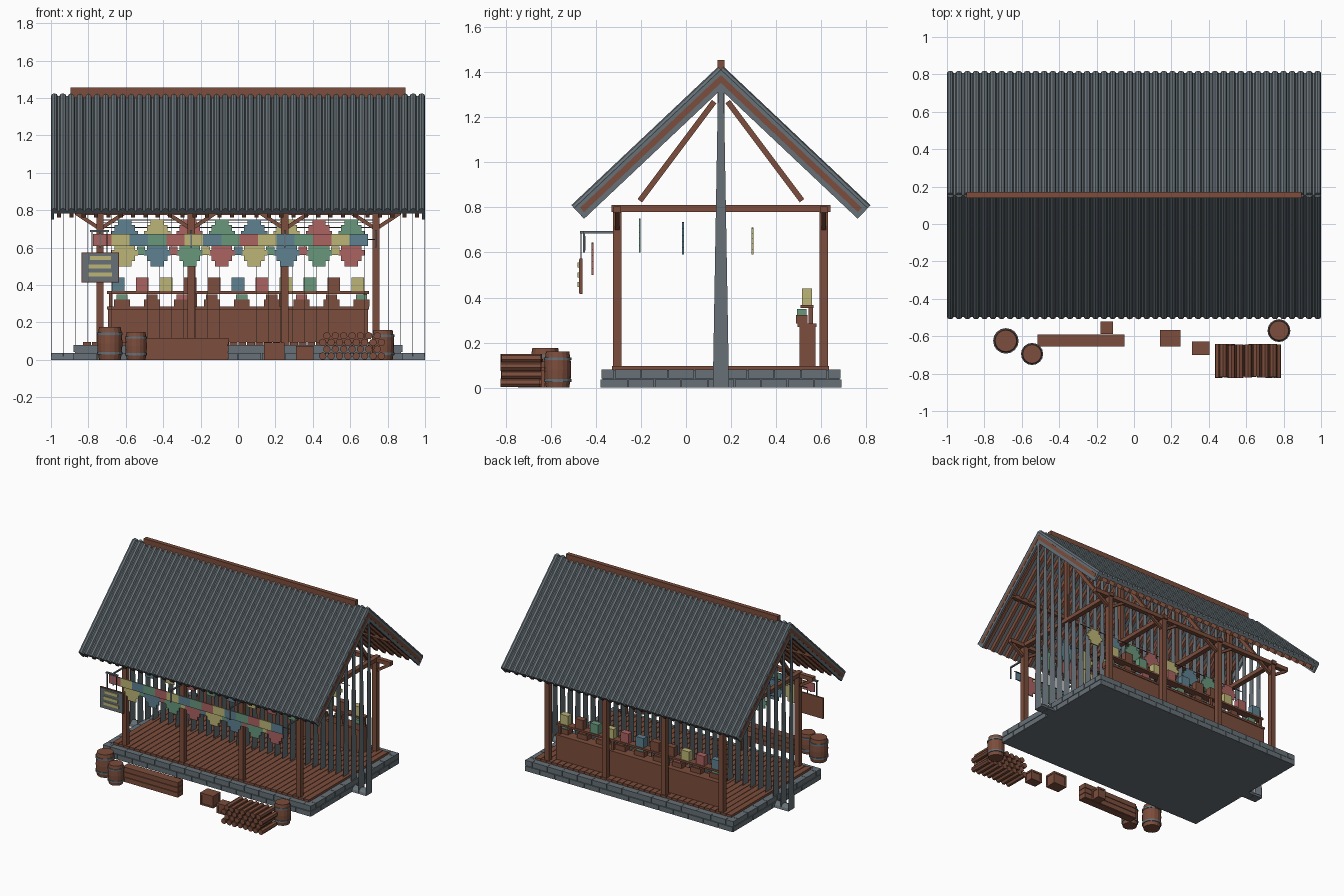
import bpy, bmesh, math, random
from mathutils import Vector, Matrix

if "Cube" in bpy.data.objects:
    bpy.data.objects.remove(bpy.data.objects["Cube"])

random.seed(4)
COLS = {"slate": (.135, .165, .185), "wood": (.20, .075, .045), "red": (.40, .125, .12),
        "yellow": (.50, .46, .18), "blue": (.11, .22, .28), "green": (.14, .31, .20),
        "dark_iron": (.05, .06, .07)}
NAMES = list(COLS)
MATS = []
for n, c in COLS.items():
    m = bpy.data.materials.new(n)
    m.diffuse_color = (*c, 1)
    m.use_nodes = True
    m.node_tree.nodes["Principled BSDF"].inputs["Base Color"].default_value = m.diffuse_color
    MATS.append(m)
CYC = ["red", "yellow", "blue", "green"]


class Part:
    """Collects simple solids into one named object."""
    def __init__(self, name, col="wood"):
        self.name, self.col, self.bm = name, col, bmesh.new()

    def paint(self, verts, col):
        for f in {f for v in verts for f in v.link_faces}:
            f.material_index = NAMES.index(col or self.col)

    def box(self, x0, x1, y0, y1, z0, z1, col=None):
        mat = Matrix.Translation(((x0 + x1) / 2, (y0 + y1) / 2, (z0 + z1) / 2)) @ \
            Matrix.Diagonal((x1 - x0, y1 - y0, z1 - z0, 1))
        self.paint(bmesh.ops.create_cube(self.bm, size=1, matrix=mat)["verts"], col)

    def beam(self, a, b, w, h, col=None):
        # box between two points; w lies along world x when the beam is in the yz plane
        a, b = Vector(a), Vector(b)
        d = (b - a).normalized()
        side = Vector((1, 0, 0)) if abs(d.x) < .01 else Vector((0, 1, 0))
        up = d.cross(side)
        rot = Matrix((side, up, d)).transposed().to_4x4()
        mat = Matrix.Translation((a + b) / 2) @ rot @ Matrix.Diagonal((w, h, (b - a).length, 1))
        vs = bmesh.ops.create_cube(self.bm, size=1, matrix=mat)["verts"]
        self.paint(vs, col)
        bmesh.ops.recalc_face_normals(self.bm, faces=list({f for v in vs for f in v.link_faces}))

    def rod(self, a, b, r, seg=8, col=None, r2=None):
        a, b = Vector(a), Vector(b)
        rot = (b - a).to_track_quat('Z', 'Y').to_matrix().to_4x4()
        self.paint(bmesh.ops.create_cone(
            self.bm, cap_ends=True, segments=seg, radius1=r, radius2=r if r2 is None else r2,
            depth=(b - a).length, matrix=Matrix.Translation((a + b) / 2) @ rot)["verts"], col)

    def prism(self, pts, x0, x1, col=None):
        # yz outline extruded along x
        f = self.bm.faces.new([self.bm.verts.new((x0, y, z)) for y, z in pts])
        ex = bmesh.ops.extrude_face_region(self.bm, geom=[f])["geom"]
        vs = [g for g in ex if isinstance(g, bmesh.types.BMVert)]
        bmesh.ops.translate(self.bm, verts=vs, vec=(x1 - x0, 0, 0))
        self.paint(list(f.verts) + vs, col)
        bmesh.ops.recalc_face_normals(self.bm, faces=list({g for v in vs for g in v.link_faces} | {f}))

    def done(self):
        me = bpy.data.meshes.new(self.name)
        self.bm.to_mesh(me)
        self.bm.free()
        for m in MATS:
            me.materials.append(m)
        bpy.context.collection.objects.link(bpy.data.objects.new(self.name, me))


YC, YF, YB = .155, -.305, .612          # ridge, front posts, back posts
POSTS = (-.737, -.25, .25, .737)

# stone platform: core plus two staggered courses of blocks
p = Part("stone_platform", "slate")
p.box(-.872, .872, -.37, .682, 0, .078)
for z0, z1, off in ((0, .037, 0), (.041, .08, .5)):
    e = .003 * (1 - 2 * off)
    for n, lo, hi, ax in ((14, -.88, .88, 0), (9, -.376, .687, 1)):
        st = (hi - lo) / n
        for i in range(n + 1):
            a, b = max(lo, lo + (i - off) * st), min(hi, lo + (i + 1 - off) * st)
            if b - a < .02:
                continue
            a, b = a + .002, b - .002
            if ax == 0:
                p.box(a, b, -.376 - e, -.34, z0, z1)
                p.box(a, b, .65, .687 + e, z0, z1)
            else:
                p.box(-.88, -.84, a, b, z0, z1)
                p.box(.84, .88, a, b, z0, z1)
p.done()

# floor planks
p = Part("floor_planks")
for i in range(36):
    x = -.83 + i * 1.66 / 36
    p.box(x + .002, x + .044, -.328, .635, .075, .095)
p.done()

# posts, plates, tie beams, king posts, struts, brackets
p = Part("timber_frame")
for x in POSTS:
    for y in (YF, YB):
        p.box(x - .019, x + .019, y - .019, y + .019, .09, .80)
        for s in (-1, 1):
            p.beam((x, y, .70), (x + s * .13, y, .785), .02, .02)
    p.box(x - .018, x + .018, -.33, .642, .78, .81)
    p.box(x - .015, x + .015, YC - .015, YC + .015, .80, 1.37)
    for s in (-1, 1):
        p.beam((x, YC + s * .36, .83), (x, YC + s * .03, 1.27), .025, .025)
for y in (YF, YB):
    p.box(-.87, .87, y - .017, y + .017, .775, .805)
for s in (-1, 1):
    p.box(-.97, .97, YC + s * .32 - .014, YC + s * .32 + .014, 1.035, 1.065)
p.box(-.97, .97, YC - .014, YC + .014, 1.33, 1.37)
p.done()

# roof: slabs, round tile rolls, rafters, verge boards
TOP, EAVE, RUN = 1.412, .797, .652
tiles, raft, verge = Part("roof_tiles", "slate"), Part("rafters"), Part("verge_boards", "slate")
for s in (-1, 1):
    d = Vector((0, s * RUN, EAVE - TOP)).normalized()
    n = Vector((0, -s * d.z, s * d.y))
    a, b = Vector((0, YC, TOP)), Vector((0, YC + s * RUN, EAVE))
    tiles.beam(a - n * .01, b - n * .01, 1.99, .02)
    for i in range(44):
        v = Vector((-.982 + i * 1.964 / 43, 0, 0))
        tiles.rod(a + v, b + v, .018)
    for i in range(30):
        v = Vector((-.957 + i * 1.914 / 29, 0, 0)) - n * .034
        raft.beam(a + v - Vector((0, 0, .01)), b + v, .022, .03)
    for x in (-.992, .992):
        v = Vector((x, 0, 0))
        verge.beam(a + v - n * .032, b + v - n * .032, .014, .066)
        v.x *= 1.0065
        verge.beam(a + v - n * .03 + d * .02, b + v - n * .03 - d * .02, .004, .026, "wood")
tiles.done()
raft.done()
verge.done()

p = Part("ridge_pole")
p.box(-.895, .895, YC - .016, YC + .016, 1.40, 1.455)
p.done()

# thin tapered blades under the ridge with half-round tiles at the foot
p = Part("ridge_blades", "slate")
arch = [(YC + .036 * math.cos(t * math.pi / 6), .038 * math.sin(t * math.pi / 6)) for t in range(7)]
for i in range(32):
    x = -.999 + i * 1.998 / 31
    p.prism([(YC - .036, 0), (YC + .036, 0), (YC + .012, 1.38), (YC - .012, 1.38)], x - .001, x + .001)
    if i in (0, 1, 29, 30):
        p.prism(arch, x + .002, x + .0625)
p.done()

# counter, shelf and goods
p = Part("counter")
p.box(-.695, .695, .505, .575, .095, .27)
p.box(-.70, .70, .495, .58, .27, .285)
p.box(-.70, .70, .508, .566, .353, .367)
for x in (-.68, -.23, .23, .68):
    p.box(x - .01, x + .01, .545, .563, .285, .353)
p.done()
p = Part("counter_goods")
up = ["blue", "red", "yellow", "wood", "wood", "blue", "red", "yellow", "green", "wood", "yellow"]
for i, c in enumerate(up):
    x = -.64 + i * .128
    p.box(x - .034, x + .034, .515, .56, .367, .44, c)
for i in range(9):
    x = -.62 + i * .16
    p.box(x - .042, x + .042, .488, .54, .285, .322)
    p.box(x - .03, x + .03, .493, .535, .322, .35, (CYC[3], "wood", CYC[0], "wood")[i % 4])
p.done()

# hanging stepped discs in four rows, with strings
p = Part("hanging_discs")
for row, (y, z0, z1) in enumerate(((-.415, .50, .645), (-.205, .60, .75), (-.013, .59, .735), (.295, .59, .71))):
    for i in range(8):
        x, h = -.605 + i * .173, (z1 - z0) / 5
        c = CYC[(i * (3 if row % 2 else 1) + row + 1) % 4]
        for k, w in enumerate((.036, .055, .07, .055, .036)):
            p.box(x - w, x + w, y - .004, y + .004, z0 + k * h, z0 + (k + 1) * h, c)
        if row == 0 and i < 7:
            p.box(x + .064, x + .109, y - .004, y + .004, .56, .605, CYC[(i + 3) % 4])
    p.box(-.737, .737, y - .002, y + .002, z1 - .004, z1, "dark_iron")
p.done()

# front banner of coloured squares on iron arms
p = Part("front_banner", "slate")
for i in range(15):
    x = -.775 + i * .098
    p.box(x, x + .098, -.454, -.446, .608, .673, CYC[i % 4])
for x in POSTS:
    p.box(x - .005, x + .005, -.455, -.32, .685, .695)
    p.box(x - .004, x + .004, -.457, -.449, .60, .69)
p.done()

# hanging sign with plain stripes
p = Part("hanging_sign")
p.box(-.837, -.637, -.472, -.46, .415, .573)
p.box(-.832, -.642, -.475, -.472, .42, .568, "slate")
for z, a, b in ((.545, -.79, -.68), (.50, -.80, -.68), (.457, -.80, -.675)):
    p.box(a, b, -.481, -.475, z - .011, z + .011, "yellow")
for x in (-.78, -.70):
    p.box(x - .003, x + .003, -.469, -.463, .573, .69, "dark_iron")
p.box(-.79, -.69, -.47, -.455, .685, .695, "slate")
p.done()

# barrels with bulged staves and iron hoops
for k, (x, y, r, h) in enumerate(((-.685, -.625, .067, .175), (-.545, -.695, .058, .15), (.775, -.57, .06, .16))):
    p = Part("barrel_%d" % (k + 1))
    prof = [(0, .86), (.25, .97), (.5, 1), (.75, .97), (1, .86)]
    for (t0, r0), (t1, r1) in zip(prof, prof[1:]):
        p.rod((x, y, t0 * h), (x, y, t1 * h), r * r0, 16, None, r * r1)
    for t in (.2, .8):
        p.rod((x, y, (t - .04) * h), (x, y, (t + .04) * h), r * 1.02, 16, "slate")
    p.done()

# long slatted plank stack and small crates
p = Part("plank_stack")
p.box(-.51, -.055, -.65, -.595, 0, .112)
for k in range(3):
    p.box(-.515, -.05, -.656, -.59, .004 + k * .039, .039 + k * .039)
p.done()
p = Part("crates")
for x0, x1, y0, y1, h in ((.138, .248, -.655, -.567, .092), (.31, .403, -.70, -.627, .075),
                          (-.178, -.112, -.588, -.52, .08)):
    p.box(x0 + .004, x1 - .004, y0 + .004, y1 - .004, 0, h - .012)
    p.box(x0, x1, y0, y1, h - .014, h)
    p.box(x0, x1, y0, y1, 0, .012)
    for x in (x0, x1 - .012):
        for y in (y0, y1 - .012):
            p.box(x, x + .012, y, y + .012, .012, h - .014)
p.done()

# firewood stack
p = Part("firewood")
for row in range(4):
    for i in range(8 - row % 2):
        x, z = .453 + i * .0448 + (row % 2) * .0224, .021 + row * .036
        p.rod((x, -.825 + random.random() * .01, z), (x, -.64 - random.random() * .01, z), .0205, 7)
p.done()
